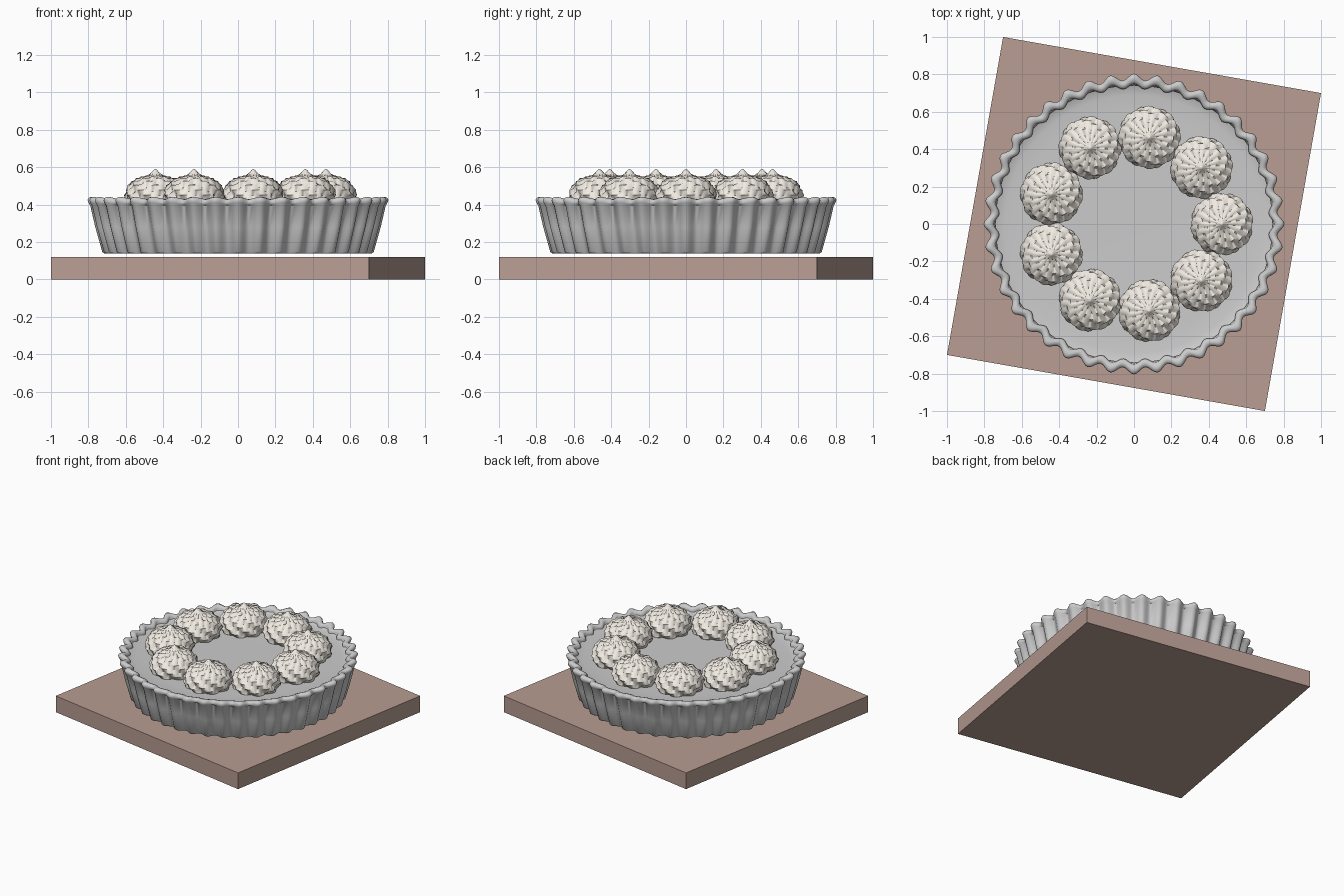
import bpy, bmesh, math
from mathutils import Matrix

if "Cube" in bpy.data.objects:
    bpy.data.objects.remove(bpy.data.objects["Cube"])


def material(name, rgb):
    m = bpy.data.materials.new(name)
    m.diffuse_color = (*rgb, 1)
    m.use_nodes = True
    m.node_tree.nodes["Principled BSDF"].inputs["Base Color"].default_value = m.diffuse_color
    return m


def add_object(name, bm, mat=None, angle=None):
    bmesh.ops.recalc_face_normals(bm, faces=bm.faces)
    mesh = bpy.data.meshes.new(name)
    bm.to_mesh(mesh)
    bm.free()
    ob = bpy.data.objects.new(name, mesh)
    bpy.context.collection.objects.link(ob)
    if mat:
        mesh.materials.append(mat)
    if angle:
        bpy.ops.object.select_all(action='DESELECT')
        ob.select_set(True)
        bpy.context.view_layer.objects.active = ob
        bpy.ops.object.shade_smooth_by_angle(angle=math.radians(angle))
    return ob


def lathe(rows, segments, point):
    """Rings of vertices placed by point(row, angle), capped at both ends."""
    bm = bmesh.new()
    rings = [[bm.verts.new(point(row, 2 * math.pi * i / segments))
              for i in range(segments)] for row in rows]
    for a, b in zip(rings, rings[1:]):
        for i in range(segments):
            j = (i + 1) % segments
            bm.faces.new((a[i], a[j], b[j], b[i]))
    bm.faces.new(rings[0])
    bm.faces.new(rings[-1])
    return bm


def polar(r, a, z):
    return (r * math.cos(a), r * math.sin(a), z)


# Square board, turned ten degrees
bm = bmesh.new()
bmesh.ops.create_cube(bm, size=1)
bmesh.ops.transform(bm, verts=bm.verts, matrix=(
    Matrix.Translation((0, 0, 0.06)) @ Matrix.Rotation(math.radians(-10), 4, 'Z')
    @ Matrix.Diagonal((1.726, 1.726, 0.12, 1))))
add_object("board", bm, material("wood", (0.48, 0.34, 0.29)))

# Fluted crust: radius, height, flute depth
FLUTES = 40
crust = [(0.69, 0.14, 0.012), (0.702, 0.14, 0.015), (0.709, 0.148, 0.017),
         (0.745, 0.28, 0.018), (0.772, 0.395, 0.018), (0.782, 0.405, 0.018),
         (0.786, 0.42, 0.018), (0.779, 0.432, 0.018), (0.762, 0.436, 0.018),
         (0.745, 0.431, 0.016), (0.736, 0.418, 0.014), (0.734, 0.39, 0.012),
         (0.70, 0.33, 0)]


def crust_point(row, a):
    r, z, depth = row
    wave = math.cos(FLUTES * a)
    lift = 0.006 * wave if z > 0.4 else 0
    return polar(r + depth * wave, a, z + lift)


add_object("crust", lathe(crust, FLUTES * 8, crust_point), angle=50)

# Filling with a gently raised edge
filling = [(0.70, 0.34), (0.742, 0.36), (0.742, 0.41), (0.725, 0.403),
           (0.69, 0.398), (0.60, 0.395)]
add_object("filling", lathe(filling, 96, lambda p, a: polar(p[0], a, p[1])), angle=40)

# Piped cream swirl: radius, height, ridge strength, twist in degrees
swirl = [(0.115, 0.385, 0.010, 0), (0.142, 0.40, 0.016, 8), (0.153, 0.425, 0.018, 20),
         (0.156, 0.45, 0.018, 34), (0.151, 0.475, 0.018, 49), (0.140, 0.498, 0.018, 65),
         (0.122, 0.518, 0.017, 82), (0.100, 0.533, 0.015, 100), (0.076, 0.543, 0.012, 120),
         (0.052, 0.550, 0.008, 142), (0.034, 0.558, 0.005, 165), (0.021, 0.570, 0.003, 190),
         (0.011, 0.583, 0.001, 215), (0.003, 0.590, 0, 230)]
RIDGES = 8


def swirl_point(row, a):
    r, z, depth, twist = row
    ridge = 2 * abs(math.cos(RIDGES * (a + math.radians(twist)) / 2)) ** 0.8 - 1.2
    # ridges push outward on the flank and upward near the top
    up = max(0.0, min(1.0, (z - 0.44) / 0.1))
    return polar(r + depth * ridge * (1 - 0.6 * up), a, z + depth * ridge * up * 0.8)


cream = material("cream", (0.88, 0.83, 0.76))
first = add_object("cream_swirl_1", lathe(swirl, RIDGES * 12, swirl_point), cream, 50)
for k in range(9):
    ob = first
    if k:
        ob = bpy.data.objects.new(f"cream_swirl_{k + 1}", first.data)
        bpy.context.collection.objects.link(ob)
    a = math.radians(40 * k)
    ob.location = polar(0.47, a, 0)
    ob.rotation_euler.z = a
